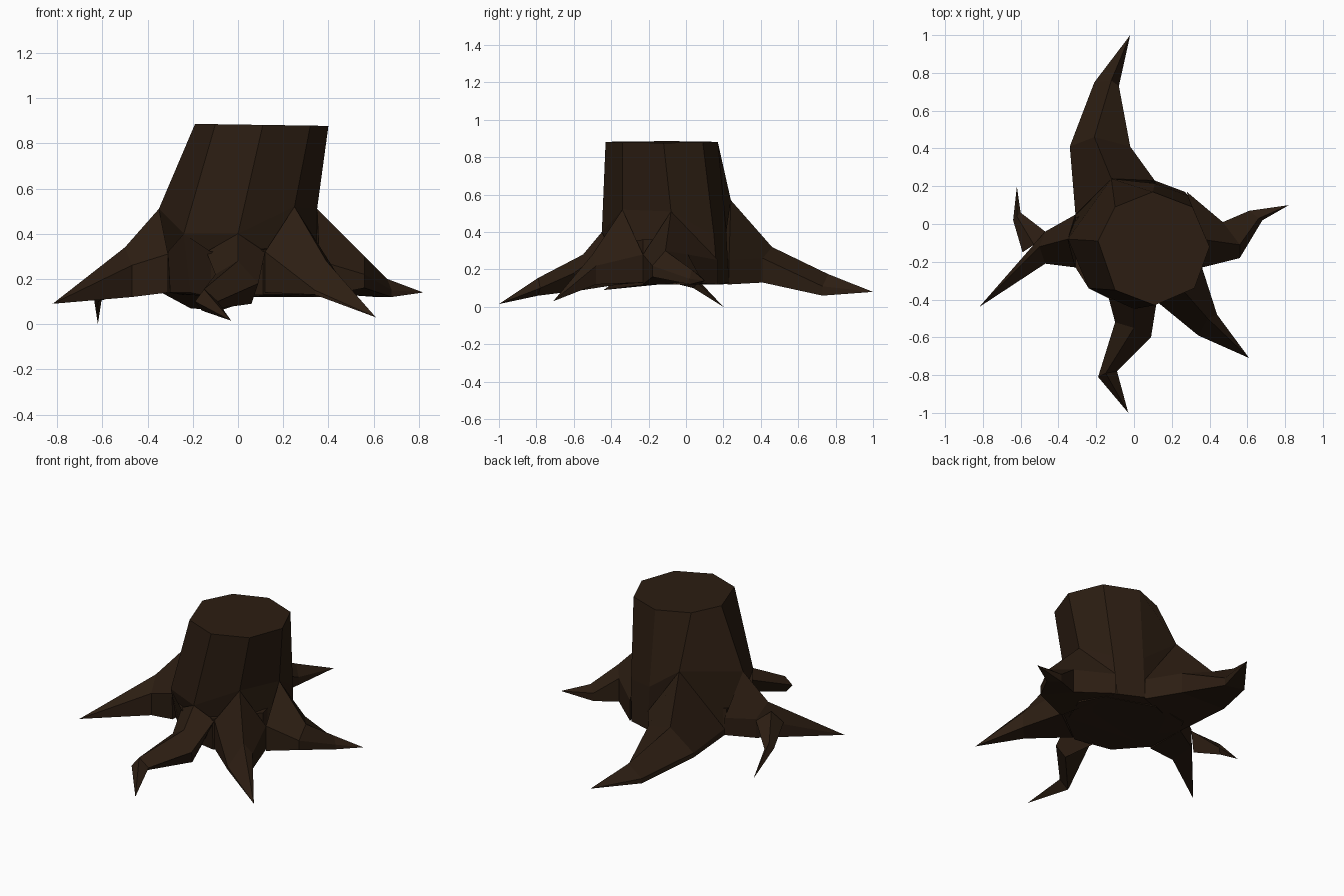
import bpy, bmesh

bark = bpy.data.materials.new("dark_bark")
bark.diffuse_color = (0.025, 0.0125, 0.006, 1)


def loft(name, rings, tip=None):
    """Flat-faced skin over equal-sized rings, ending in a tip or a cap."""
    bm = bmesh.new()
    vr = [[bm.verts.new(p) for p in r] for r in rings]
    n = len(vr[0])
    for a, b in zip(vr, vr[1:]):
        for i in range(n):
            j = (i + 1) % n
            bm.faces.new((a[i], a[j], b[j], b[i]))
    bm.faces.new(vr[0])
    if tip:
        t = bm.verts.new(tip)
        for i in range(n):
            bm.faces.new((vr[-1][i], vr[-1][(i + 1) % n], t))
    else:
        bm.faces.new(vr[-1])
    bmesh.ops.recalc_face_normals(bm, faces=bm.faces)
    me = bpy.data.meshes.new(name)
    bm.to_mesh(me)
    bm.free()
    me.materials.append(bark)
    ob = bpy.data.objects.new(name, me)
    bpy.context.collection.objects.link(ob)
    return ob


# Trunk: leaning eight-sided stump cut at the top, flaring towards the roots
top = [(x, y, 0.883 - 0.015 * x) for x, y in (
    (-.19, -.09), (-.10, .09), (.10, .17), (.31, .09),
    (.40, -.12), (.32, -.34), (.11, -.43), (-.10, -.35))]
mid = [(-.35, -.08, .51), (-.12, .24, .57), (.11, .215, .40), (.285, .15, .38),
       (.35, -.08, .51), (.25, -.34, .52), (0, -.45, .40), (-.24, -.34, .40)]
base = [(-.31, .04, .14), (-.25, .15, .13), (.11, .23, .13), (.27, .17, .12),
        (.38, -.05, .12), (.28, -.28, .13), (0, -.36, .12), (-.20, -.27, .14)]
loft("trunk", [base, mid, top])

# Large roots: each section is side, ridge, other side, two underside corners
loft("back_root", [
    [(-.31, .05, .18), (-.12, .24, .57), (.11, .23, .25), (.11, .23, .12), (-.31, .05, .14)],
    [(-.34, .41, .17), (-.21, .46, .32), (-.02, .41, .26), (-.02, .41, .13), (-.34, .41, .14)],
    [(-.21, .75, .10), (-.12, .76, .175), (-.08, .73, .11), (-.08, .73, .06), (-.21, .75, .07)],
], (-.02, 1.0, .08))

loft("left_root", [
    [(-.31, -.23, .31), (-.35, -.08, .51), (-.31, .05, .25), (-.31, .05, .14), (-.31, -.22, .14)],
    [(-.47, -.21, .26), (-.50, -.12, .34), (-.47, -.04, .25), (-.47, -.04, .13), (-.47, -.21, .12)],
], (-.82, -.44, .09))

loft("right_root", [
    [(.36, -.23, .28), (.35, -.08, .51), (.28, .17, .25), (.28, .17, .12), (.36, -.23, .12)],
    [(.56, -.18, .22), (.56, -.11, .30), (.47, .01, .28), (.47, .01, .13), (.56, -.18, .16)],
    [(.68, .02, .15), (.66, .03, .20), (.61, .07, .17), (.61, .07, .12), (.68, .02, .12)],
], (.82, .10, .14))

# Slim roots: each section is side, ridge, other side, underside
loft("left_root_branch", [
    [(-.59, -.15, .22), (-.53, -.11, .29), (-.47, -.04, .24), (-.52, -.08, .13)],
    [(-.64, .02, .13), (-.62, .04, .17), (-.60, .06, .13), (-.62, .04, .10)],
], (-.62, .20, 0))

loft("front_root", [
    [(-.14, -.37, .32), (0, -.45, .40), (.12, -.41, .32), (0, -.36, .12)],
    [(-.10, -.52, .22), (0, -.55, .28), (.09, -.60, .18), (.06, -.55, .09)],
    [(-.19, -.81, .10), (-.15, -.79, .155), (-.09, -.78, .10), (-.16, -.79, .06)],
], (-.03, -1.0, .015))

loft("front_right_root", [
    [(.12, -.41, .32), (.25, -.34, .52), (.36, -.23, .28), (.36, -.23, .13), (.12, -.41, .14)],
    [(.34, -.59, .15), (.39, -.50, .28), (.44, -.48, .22), (.44, -.48, .12), (.34, -.59, .13)],
], (.61, -.71, .03))

# Skirt: bark filling the hollows between the roots
loft("bark_skirt", [
    [(-.31, .05, .14), (-.30, -.20, .14), (-.21, -.28, .14), (-.12, -.35, .12),
     (.11, -.41, .13), (.34, -.23, .13), (.30, .10, .12), (0, .20, .12)],
    [(-.31, .03, .30), (-.31, -.23, .32), (-.24, -.34, .40), (-.12, -.40, .32),
     (.11, -.42, .33), (.34, -.23, .36), (.27, .10, .36), (0, .19, .36)],
])
